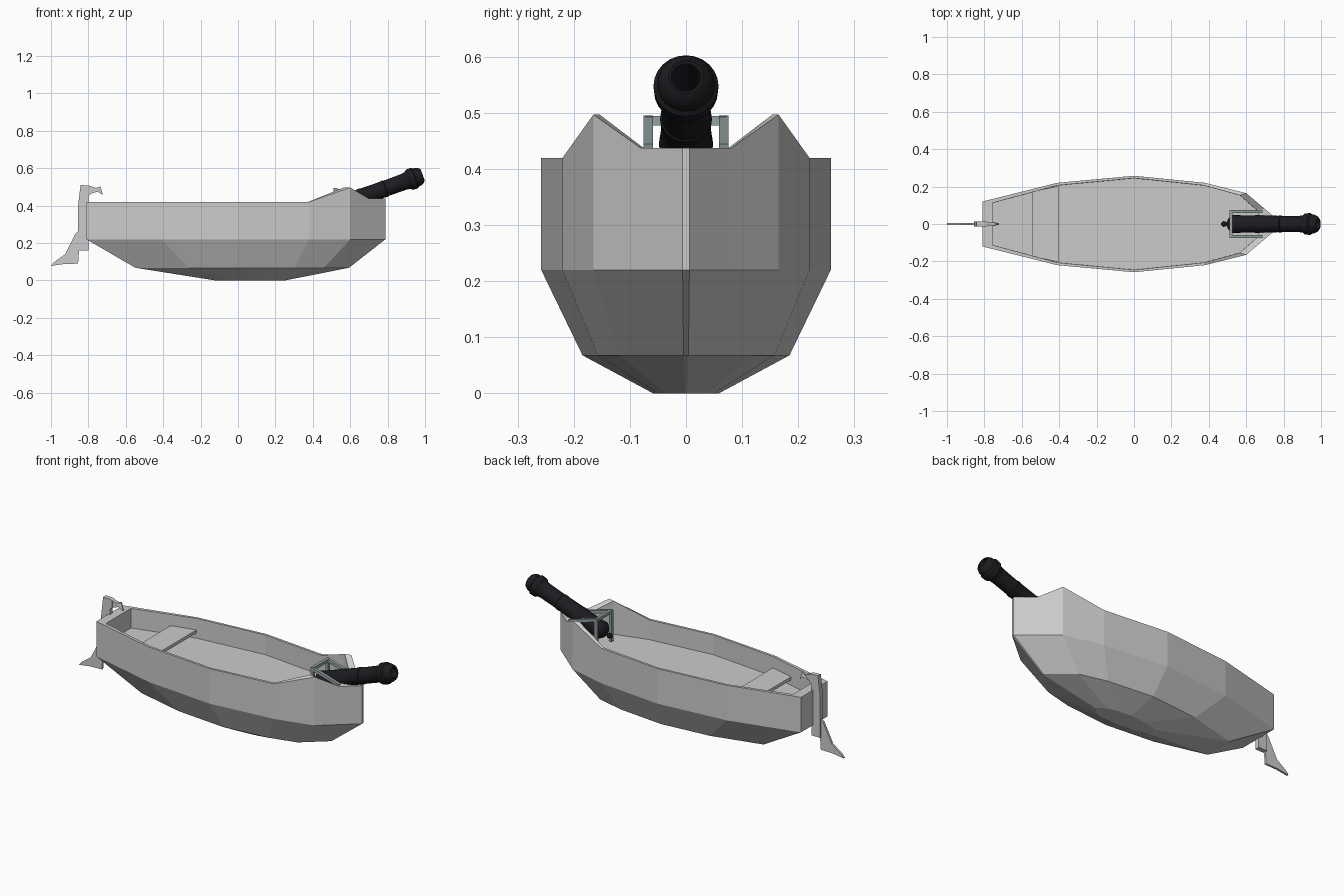
import bpy, bmesh, math
from mathutils import Vector, Matrix

if "Cube" in bpy.data.objects:
    bpy.data.objects.remove(bpy.data.objects["Cube"])


def finish(name, bm, color=None):
    bmesh.ops.recalc_face_normals(bm, faces=bm.faces)
    me = bpy.data.meshes.new(name)
    bm.to_mesh(me)
    bm.free()
    ob = bpy.data.objects.new(name, me)
    bpy.context.collection.objects.link(ob)
    if color:
        mat = bpy.data.materials.new(name + "_mat")
        mat.diffuse_color = (*color, 1)
        mat.use_nodes = True
        mat.node_tree.nodes["Principled BSDF"].inputs["Base Color"].default_value = mat.diffuse_color
        me.materials.append(mat)
    return ob


def bridge(bm, a, b):
    n = len(a)
    for i in range(n):
        bm.faces.new((a[i], a[(i + 1) % n], b[(i + 1) % n], b[i]))


def extrude_profile(name, pts, half, taper_from=9):
    """Solid slab from an x/z outline; thins out forward of taper_from."""
    bm = bmesh.new()
    sides = [[bm.verts.new((x, s * half * (.35 if x > taper_from else 1), z)) for x, z in pts]
             for s in (-1, 1)]
    for side in sides:
        bm.faces.new(side)
    bridge(bm, *sides)
    bmesh.ops.triangulate(bm, faces=[f for f in bm.faces if len(f.verts) > 4])
    return finish(name, bm)


# Hull: half-outline stations, scaled down towards the keel, hollow inside
outer = [(-.81, .12), (-.41, .22), (0, .258), (.38, .22), (.60, .165), (.70, .08), (.788, .006)]
inner = [(-.755, .113), (-.41, .206), (0, .245), (.375, .206), (.565, .154), (.655, .075), (.685, .006)]
rim_z = [.42, .42, .42, .42, .497, .437, .437]


def ring(bm, pts, zs, s=1.0, dx=0.0, sy=None):
    sy = sy or s
    right = [bm.verts.new((x * s + dx, -y * sy, z)) for (x, y), z in zip(pts, zs)]
    left = [bm.verts.new((x * s + dx, y * sy, z)) for (x, y), z in zip(pts, zs)]
    return right + left[::-1]


bm = bmesh.new()
rings = [
    ring(bm, outer, [0] * 7, .232, .068, .226),
    ring(bm, outer, [.068] * 7, .715, .03),
    ring(bm, outer, [.22] * 7),
    ring(bm, outer, rim_z),
    ring(bm, inner, rim_z),
    ring(bm, inner, [.308] * 7, 1, 0, .995),
]
for a, b in zip(rings, rings[1:]):
    bridge(bm, a, b)
bm.faces.new(rings[0])
bm.faces.new(rings[-1])
finish("hull", bm)

# Seat: tapered plank across the stern
bm = bmesh.new()
lo, hi = [[bm.verts.new((x, y, z)) for x, y in
           ((-.545, -.17), (-.405, -.204), (-.405, .204), (-.545, .17))] for z in (.338, .356)]
bridge(bm, lo, hi)
bm.faces.new(lo)
bm.faces.new(hi)
finish("seat", bm)

# Rudder: post, curved tiller handle, and a thin swept fin
extrude_profile("rudder_post", [
    (-.80, .16), (-.855, .16), (-.855, .40), (-.842, .51), (-.80, .508), (-.785, .503),
    (-.785, .465), (-.80, .45)], .013)
extrude_profile("tiller", [
    (-.79, .505), (-.76, .495), (-.735, .502), (-.722, .457), (-.75, .475), (-.79, .463)],
    .010, -.74)
extrude_profile("rudder_fin", [
    (-.81, .16), (-.855, .09), (-.93, .088), (-1.0, .078), (-.985, .097), (-.925, .14),
    (-.87, .25), (-.85, .27)][1:] + [(-.85, .16)], .006)


# Gun mount: welded frame of square bars
def bar(bm, p, q, w=.017):
    p, q = Vector(p), Vector(q)
    d = q - p
    m = (Matrix.Translation((p + q) / 2) @ d.to_track_quat('Z', 'Y').to_matrix().to_4x4()
         @ Matrix.Diagonal((w, w, d.length + w * .6, 1)))
    bmesh.ops.create_cube(bm, size=1, matrix=m)


bm = bmesh.new()
for s in (-1, 1):
    y = .067 * s
    bar(bm, (.519, y, .486), (.519, y, .32))
    bar(bm, (.519, y, .486), (.682, y, .438))
bar(bm, (.519, -.067, .486), (.519, .067, .486))
finish("gun_mount", bm, (.30, .37, .37))

# Cannon: lathed barrel with knob, rings, flared muzzle and bore
prof = [(0, .008), (.010, .015), (.022, .014), (.028, .008), (.036, .008), (.042, .030),
        (.056, .043), (.066, .049), (.082, .049), (.086, .047), (.19, .046), (.195, .048),
        (.212, .048), (.216, .046), (.32, .044), (.325, .046), (.34, .046), (.344, .043),
        (.445, .044), (.465, .047), (.478, .057), (.506, .058), (.514, .051), (.528, .050),
        (.544, .042), (.553, .031), (.550, .026), (.40, .026)]
seg = 24
bm = bmesh.new()
loops = [[bm.verts.new((t, r * math.cos(2 * math.pi * i / seg), r * math.sin(2 * math.pi * i / seg)))
          for i in range(seg)] for t, r in prof]
for a, b in zip(loops, loops[1:]):
    bridge(bm, a, b)
bm.faces.new(loops[0])
bm.faces.new(loops[-1])
cannon = finish("cannon", bm, (.012, .012, .015))
cannon.location = (.468, 0, .375)
cannon.rotation_euler = (0, -math.radians(20), 0)
bpy.context.view_layer.objects.active = cannon
cannon.select_set(True)
bpy.ops.object.shade_smooth_by_angle(angle=math.radians(35))
